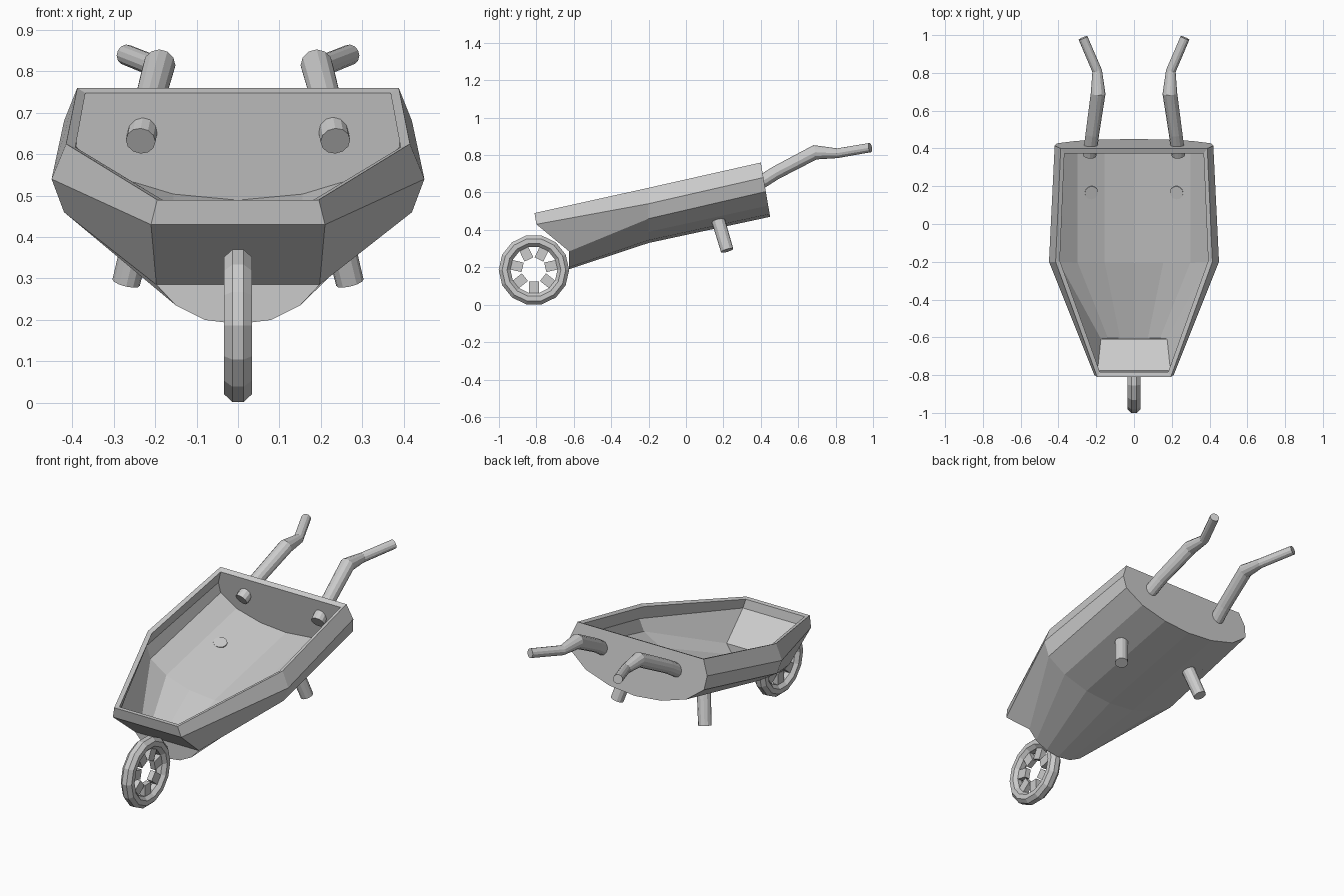
import bpy, bmesh, math
from mathutils import Vector

if "Cube" in bpy.data.objects:
    bpy.data.objects.remove(bpy.data.objects["Cube"])


def add_object(name, bm):
    me = bpy.data.meshes.new(name)
    bm.to_mesh(me)
    bm.free()
    ob = bpy.data.objects.new(name, me)
    bpy.context.collection.objects.link(ob)
    return ob


def tube(name, points, radii, sides=12):
    # capped tube through points, rings square to the mean direction
    bm = bmesh.new()
    pts = [Vector(p) for p in points]
    rings = []
    for i, p in enumerate(pts):
        a = (p - pts[i - 1]).normalized() if i else Vector()
        b = (pts[i + 1] - p).normalized() if i < len(pts) - 1 else Vector()
        d = (a + b).normalized()
        u = d.cross(Vector((1, 0, 0))).normalized()
        v = d.cross(u)
        ang = [2 * math.pi * k / sides for k in range(sides)]
        rings.append([bm.verts.new(p + radii[i] * (u * math.cos(t) + v * math.sin(t))) for t in ang])
    for r, s in zip(rings, rings[1:]):
        for k in range(sides):
            n = (k + 1) % sides
            bm.faces.new((r[k], r[n], s[n], s[k]))
    bm.faces.new(rings[0])
    bm.faces.new(rings[-1])
    bmesh.ops.recalc_face_normals(bm, faces=bm.faces)
    return add_object(name, bm)


# Tray: half sections from rim to keel, mirrored and lofted front to back
back = [(x, 0.40 + (0.76 - z) * 0.172, z) for x, z in
        ((.388, .76), (.42, .68), (.41, .605), (.31, .53), (.16, .485), (0, .47))]
mid = [(x, -0.2, z) for x, z in
       ((.415, .625), (.45, .54), (.42, .46), (.31, .39), (.16, .345), (0, .33))]
front = [(.195, -.81, .49), (.21, -.80, .43), (.197, -.625, .285),
         (.15, -.625, .235), (.08, -.625, .20), (0, -.625, .19)]

bm = bmesh.new()
rows = []
for half in (front, mid, back):
    full = half + [(-x, y, z) for x, y, z in reversed(half[:-1])]
    rows.append([bm.verts.new(p) for p in full])
for r, s in zip(rows, rows[1:]):
    for i in range(len(r) - 1):
        bm.faces.new((r[i], r[i + 1], s[i + 1], s[i]))
f = rows[0]
bm.faces.new((f[0], f[1], f[-2], f[-1]))
bm.faces.new((f[1], f[2], f[-3], f[-2]))
bm.faces.new(f[2:-2])
bm.faces.new(rows[2])
bmesh.ops.recalc_face_normals(bm, faces=bm.faces)
bm.normal_update()
if min(bm.faces, key=lambda q: q.calc_center_median().z - abs(q.normal.z)).normal.z > 0:
    bmesh.ops.reverse_faces(bm, faces=bm.faces)
tray = add_object("tray", bm)
mod = tray.modifiers.new("wall", 'SOLIDIFY')
mod.thickness = 0.024
mod.offset = -1
mod.use_even_offset = True

# Handles and legs on both sides
for side, s in (("left", -1), ("right", 1)):
    tube("handle_" + side,
         [(s * .235, .365, .632), (s * .22, .48, .705), (s * .19, .69, .815),
          (s * .195, .81, .81), (s * .27, .985, .84)],
         [.036, .036, .039, .026, .025])
    tube("leg_" + side, [(s * .225, .165, .475), (s * .27, .22, .29)], [.036, .034])

# Wheel: octagonal tyre section swept in 14 steps
CY, CZ, SEG = -.813, .186, 14
bm = bmesh.new()
rings = []
for k in range(SEG):
    a = 2 * math.pi * (k + .5) / SEG
    ring = []
    for j in range(8):
        t = 2 * math.pi * (j + .5) / 8
        r = .157 + .034 * math.cos(t)
        ring.append(bm.verts.new((.036 * math.sin(t), CY + r * math.sin(a), CZ - r * math.cos(a))))
    rings.append(ring)
for k in range(SEG):
    r, s = rings[k], rings[(k + 1) % SEG]
    for j in range(8):
        n = (j + 1) % 8
        bm.faces.new((r[j], r[n], s[n], s[j]))
bmesh.ops.recalc_face_normals(bm, faces=bm.faces)
add_object("wheel_tyre", bm)

# Seven short block spokes, open in the middle
for k in range(7):
    a = 2 * math.pi * k / 7
    r = .097
    bpy.ops.mesh.primitive_cube_add(size=1, location=(0, CY + r * math.sin(a), CZ - r * math.cos(a)),
                                    rotation=(a, 0, 0), scale=(.03, .052, .07))
    bpy.context.object.name = f"wheel_spoke_{k + 1}"
